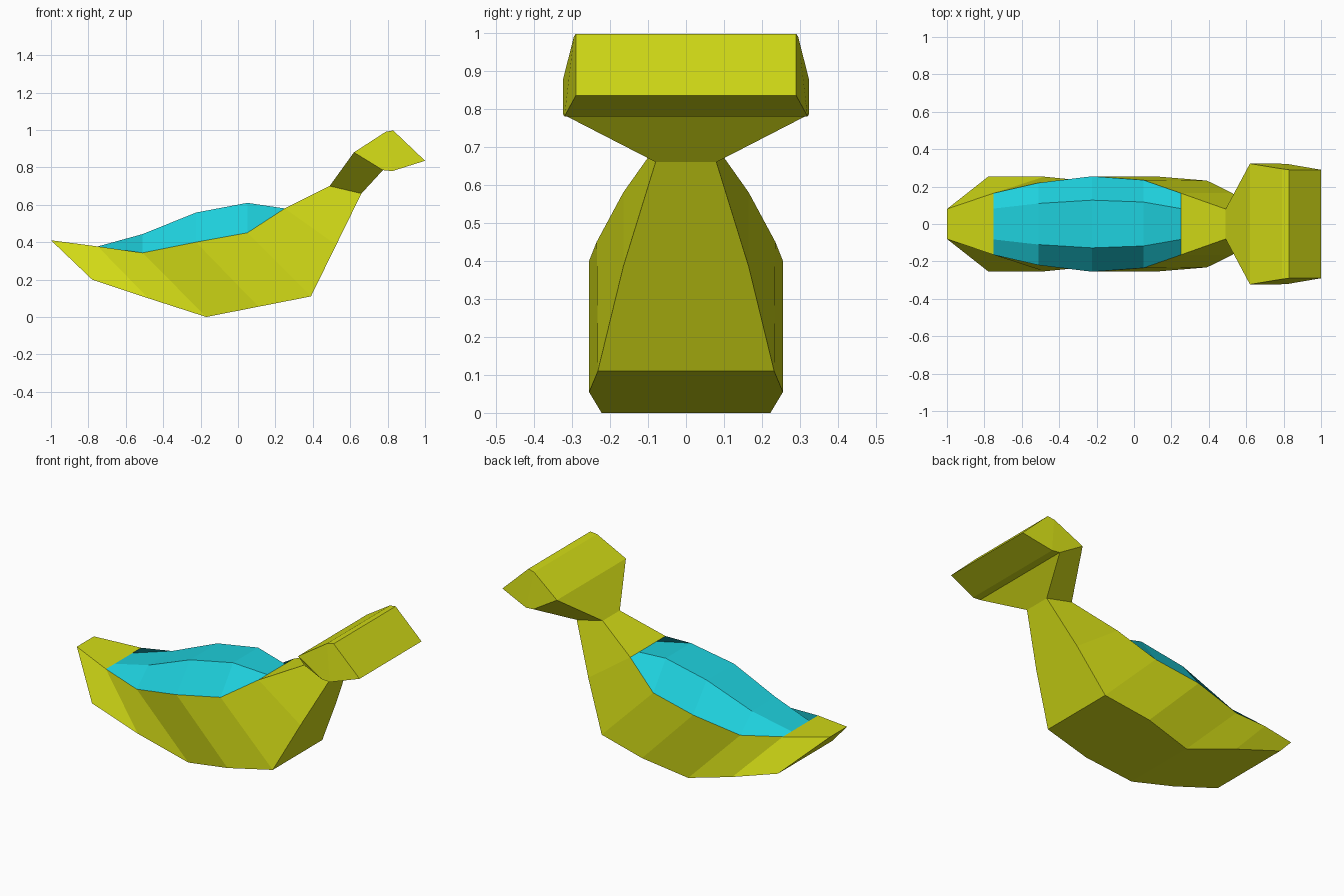
import bpy

if "Cube" in bpy.data.objects:
    bpy.data.objects.remove(bpy.data.objects["Cube"])


def make_object(name, verts, faces, color):
    mesh = bpy.data.meshes.new(name)
    mesh.from_pydata(verts, [], faces)
    mesh.update()
    mat = bpy.data.materials.new(name + "_colour")
    mat.diffuse_color = color
    mat.use_nodes = True
    mat.node_tree.nodes["Principled BSDF"].inputs["Base Color"].default_value = mat.diffuse_color
    mesh.materials.append(mat)
    obj = bpy.data.objects.new(name, mesh)
    bpy.context.collection.objects.link(obj)
    return obj


def loft(name, rings, color, closed=False, skip_top=()):
    """Bridge four-point rings; optionally close them and leave deck gaps."""
    verts = [p for ring in rings for p in ring]
    faces = []
    for i in range(len(rings) - 1):
        for k in range(4 if closed else 3):
            if closed and k == 0 and i in skip_top:
                continue
            a, b, n = 4 * i, 4 * i + 4, (k + 1) % 4
            faces.append((a + k, a + n, b + n, b + k))
    if closed:
        last = 4 * (len(rings) - 1)
        faces += [(3, 2, 1, 0), tuple(range(last, last + 4))]
    return make_object(name, verts, faces, color)


def ring(upper, lower):
    """Mirrored cross-section from an upper and a lower (x, y, z) point."""
    (xu, yu, zu), (xl, yl, zl) = upper, lower
    return [(xu, yu, zu), (xu, -yu, zu), (xl, -yl, zl), (xl, yl, zl)]


# Rim and keel stations, from tail to neck
rim = [(-1.0, .08, .41), (-.75, .165, .377), (-.51, .22, .343),
       (-.225, .255, .40), (.05, .235, .45), (.25, .165, .58), (.49, .08, .70)]
keel = [(-.78, .253, .20), (-.48, .253, .10), (-.17, .222, 0),
        (.11, .255, .055), (.39, .232, .11), (.525, .165, .385), (.66, .08, .66)]

# Head stations, from the neck to the slanted face
head_upper = [(.62, .323, .88), (.79, .295, .99), (.83, .29, .997)]
head_lower = [(.775, .323, .785), (.825, .32, .78), (1.0, .29, .835)]

body = [ring(u, l) for u, l in zip(rim + head_upper, keel + head_lower)]
loft("hull_neck_and_head", body, (.64, .70, .008, 1), closed=True,
     skip_top=range(1, 5))

# Domed cover sitting on the rim
crown = [.377, .443, .558, .61, .58]
cover = [[(x, y, z), (x, y / 2, top), (x, -y / 2, top), (x, -y, z)]
         for (x, y, z), top in zip(rim[1:6], crown)]
loft("back_cover", cover, (.013, .63, .72, 1))
